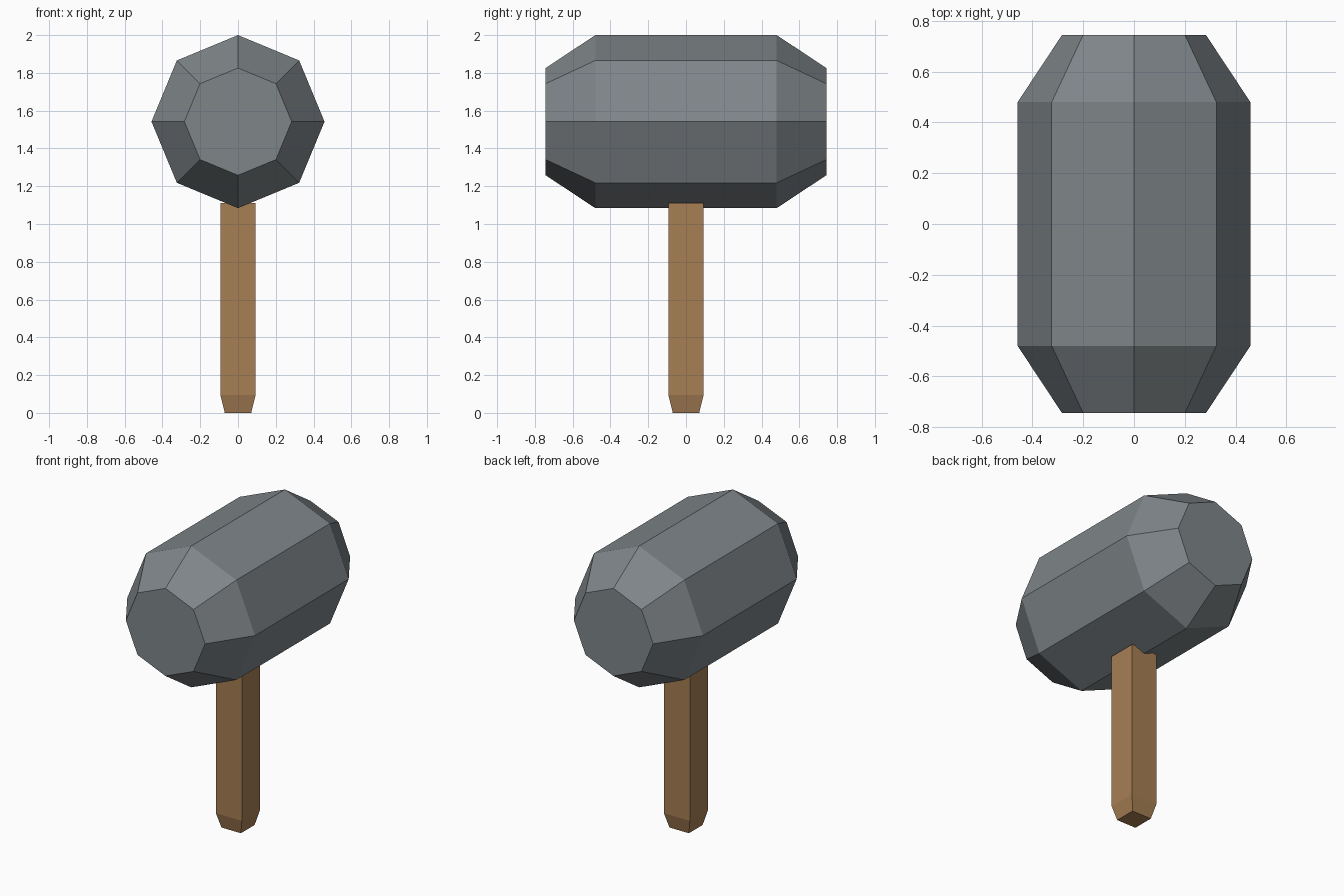
import bpy
import bmesh
import math

if "Cube" in bpy.data.objects:
    bpy.data.objects.remove(bpy.data.objects["Cube"])


def material(name, rgb):
    m = bpy.data.materials.new(name)
    m.diffuse_color = (*rgb, 1.0)
    m.use_nodes = True
    m.node_tree.nodes["Principled BSDF"].inputs["Base Color"].default_value = m.diffuse_color
    return m


def loft(name, rings, mat):
    """Bridge equally sized rings of points and cap both ends."""
    bm = bmesh.new()
    loops = [[bm.verts.new(p) for p in ring] for ring in rings]
    n = len(loops[0])
    for a, b in zip(loops, loops[1:]):
        for i in range(n):
            j = (i + 1) % n
            bm.faces.new((a[i], a[j], b[j], b[i]))
    bm.faces.new(loops[0])
    bm.faces.new(loops[-1])
    bmesh.ops.recalc_face_normals(bm, faces=bm.faces)
    mesh = bpy.data.meshes.new(name)
    bm.to_mesh(mesh)
    bm.free()
    mesh.materials.append(mat)
    obj = bpy.data.objects.new(name, mesh)
    bpy.context.collection.objects.link(obj)
    return obj


stone = material("stone grey", (0.21, 0.235, 0.25))
wood = material("brown wood", (0.38, 0.21, 0.088))


# Head: octagonal barrel along y, point up, with chamfered ends
def octagon(y, r):
    return [(r * math.sin(k * math.pi / 4), y, 1.542 + r * math.cos(k * math.pi / 4))
            for k in range(8)]


loft("hammer_head", [octagon(y, r) for y, r in
                     ((-0.743, 0.284), (-0.48, 0.458), (0.48, 0.458), (0.743, 0.284))], stone)


# Handle: square shaft tapering at the foot
def square(z, h):
    return [(sx * h, sy * h, z) for sx, sy in ((-1, -1), (1, -1), (1, 1), (-1, 1))]


loft("handle", [square(z, h) for z, h in
                ((0.0, 0.07), (0.095, 0.093), (1.112, 0.093))], wood)
